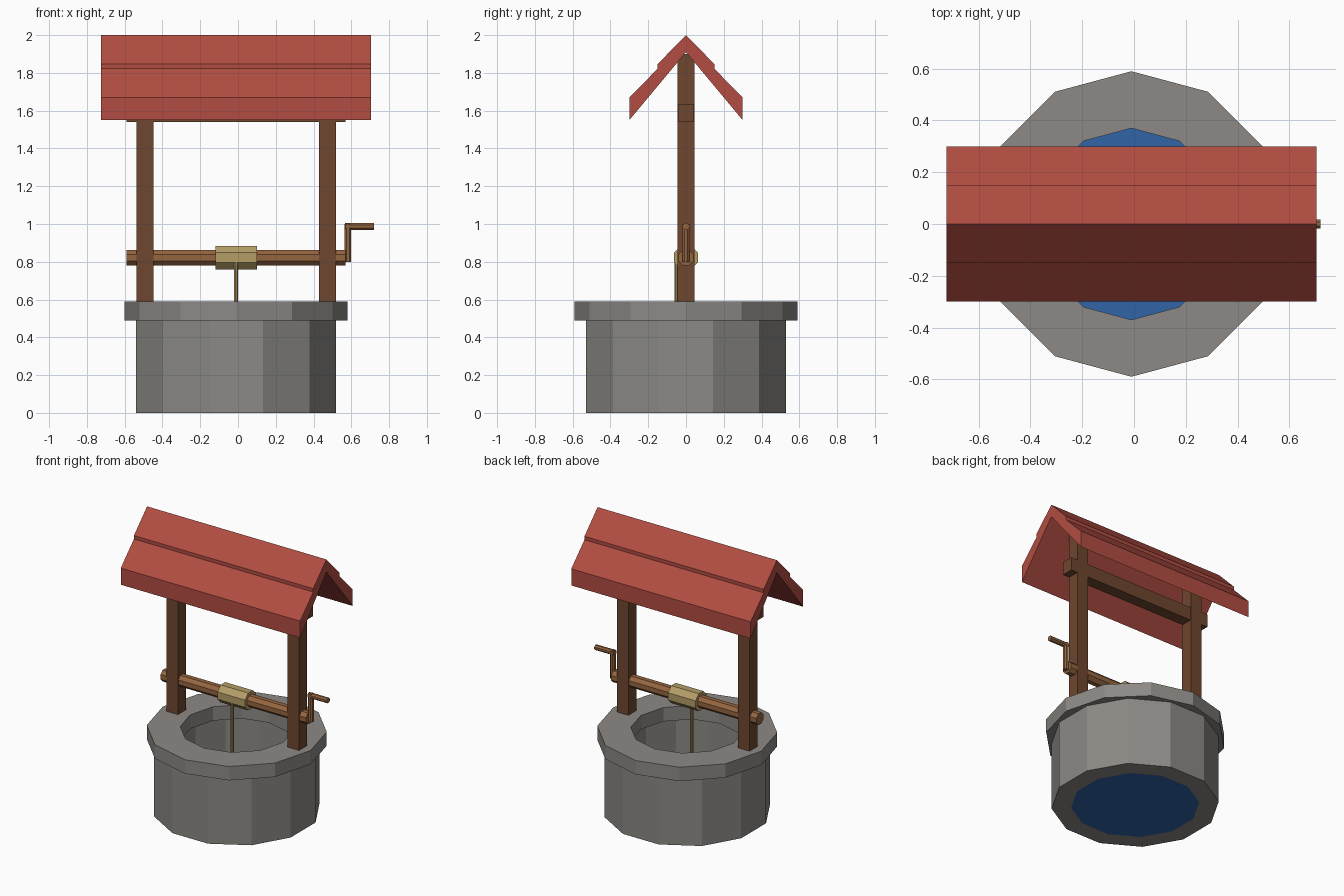
import bpy, bmesh
from math import pi, sin, cos, radians

if "Cube" in bpy.data.objects:
    bpy.data.objects.remove(bpy.data.objects["Cube"], do_unlink=True)

CX = -0.01  # centre line of the well


def material(name, *rgb):
    """Flat material from 0-255 display values, stored as linear."""
    lin = [((c / 255 + 0.055) / 1.055) ** 2.4 for c in rgb] + [1.0]
    mat = bpy.data.materials.new(name)
    mat.use_nodes = True
    mat.diffuse_color = lin
    mat.node_tree.nodes["Principled BSDF"].inputs["Base Color"].default_value = lin
    return mat


stone = material("stone grey", 140, 137, 133)
water_blue = material("water blue", 48, 99, 166)
roof_red = material("roof red", 178, 77, 66)
dark_wood = material("dark wood", 110, 71, 47)
light_wood = material("light wood", 149, 101, 64)
rope_tan = material("rope tan", 180, 157, 102)


def finish(name, bm, mat):
    bmesh.ops.recalc_face_normals(bm, faces=bm.faces)
    mesh = bpy.data.meshes.new(name)
    bm.to_mesh(mesh)
    bm.free()
    mesh.materials.append(mat)
    obj = bpy.data.objects.new(name, mesh)
    bpy.context.collection.objects.link(obj)
    return obj


def box(name, mat, lo, hi):
    bm = bmesh.new()
    bmesh.ops.create_cube(bm, size=1)
    for v in bm.verts:
        v.co = [a + (b - a) * (c + 0.5) for a, b, c in zip(lo, hi, v.co)]
    return finish(name, bm, mat)


def rod(name, mat, axis, start, length, radius, sides=8):
    """Flat-sided rod running from start along x or z."""
    bm = bmesh.new()
    rings = []
    for d in (0, length):
        ring = []
        for i in range(sides):
            a = 2 * pi * (i + 0.5) / sides
            u, w = radius * cos(a), radius * sin(a)
            offset = (d, u, w) if axis == "x" else (u, w, d)
            ring.append(bm.verts.new([s + o for s, o in zip(start, offset)]))
        rings.append(ring)
        bm.faces.new(ring)
    for i in range(sides):
        j = (i + 1) % sides
        bm.faces.new((rings[0][i], rings[0][j], rings[1][j], rings[1][i]))
    return finish(name, bm, mat)


def stone_ring(name, outer, inner, low, high, turn):
    """Twelve-sided ring with a rectangular section."""
    bm = bmesh.new()
    section = [(outer, low), (outer, high), (inner, high), (inner, low)]
    loops = []
    for i in range(12):
        a = radians(turn + 30 * i)
        loops.append([bm.verts.new((CX + r * cos(a), r * sin(a), z)) for r, z in section])
    for i in range(12):
        here, there = loops[i], loops[(i + 1) % 12]
        for k in range(4):
            m = (k + 1) % 4
            bm.faces.new((here[k], here[m], there[m], there[k]))
    return finish(name, bm, stone)


# Stone base, rim and water
stone_ring("well_wall", 0.548, 0.42, 0, 0.49, 15)
stone_ring("well_rim", 0.59, 0.37, 0.49, 0.59, 0)
rod("water", water_blue, "z", (CX, 0, 0), 0.22, 0.42, 12)

# Posts and cross beam
for side, name in ((-1, "right_post"), (1, "left_post")):
    x = CX + side * 0.483
    box(name, dark_wood, (x - 0.045, -0.045, 0.59), (x + 0.045, 0.045, 1.9))
box("cross_beam", dark_wood, (CX - 0.58, -0.042, 1.54), (CX + 0.58, 0.042, 1.635))

# Stepped roof: half profile mirrored across the ridge, then extruded
half = [(0.15, 1.847), (0.15, 1.822), (0.3, 1.67), (0.3, 1.55)]
profile = [(0, 2)] + half + [(0, 1.91)] + [(-y, z) for y, z in reversed(half)]
bm = bmesh.new()
verts = [bm.verts.new((-0.725, y, z)) for y, z in profile]
# each slope is its own end face, sharing the ridge edge
ends = [bm.faces.new(verts[:6]), bm.faces.new(verts[5:] + verts[:1])]
extruded = bmesh.ops.extrude_face_region(bm, geom=ends, use_keep_orig=True)
moved = [g for g in extruded["geom"] if isinstance(g, bmesh.types.BMVert)]
bmesh.ops.translate(bm, verts=moved, vec=(1.43, 0, 0))
finish("roof", bm, roof_red)

# Winch: axle, drum, rope and crank
AXLE_Z = 0.822
rod("axle", light_wood, "x", (CX - 0.58, 0, AXLE_Z), 1.16, 0.044)
rod("rope_drum", rope_tan, "x", (CX - 0.11, 0, AXLE_Z), 0.22, 0.068)
rod("rope", rope_tan, "z", (CX, -0.052, 0.2), 0.6, 0.011)
rod("crank_arm", light_wood, "z", (0.582, 0, 0.8), 0.2, 0.019)
rod("crank_handle", light_wood, "x", (0.566, 0, 0.987), 0.154, 0.019)
